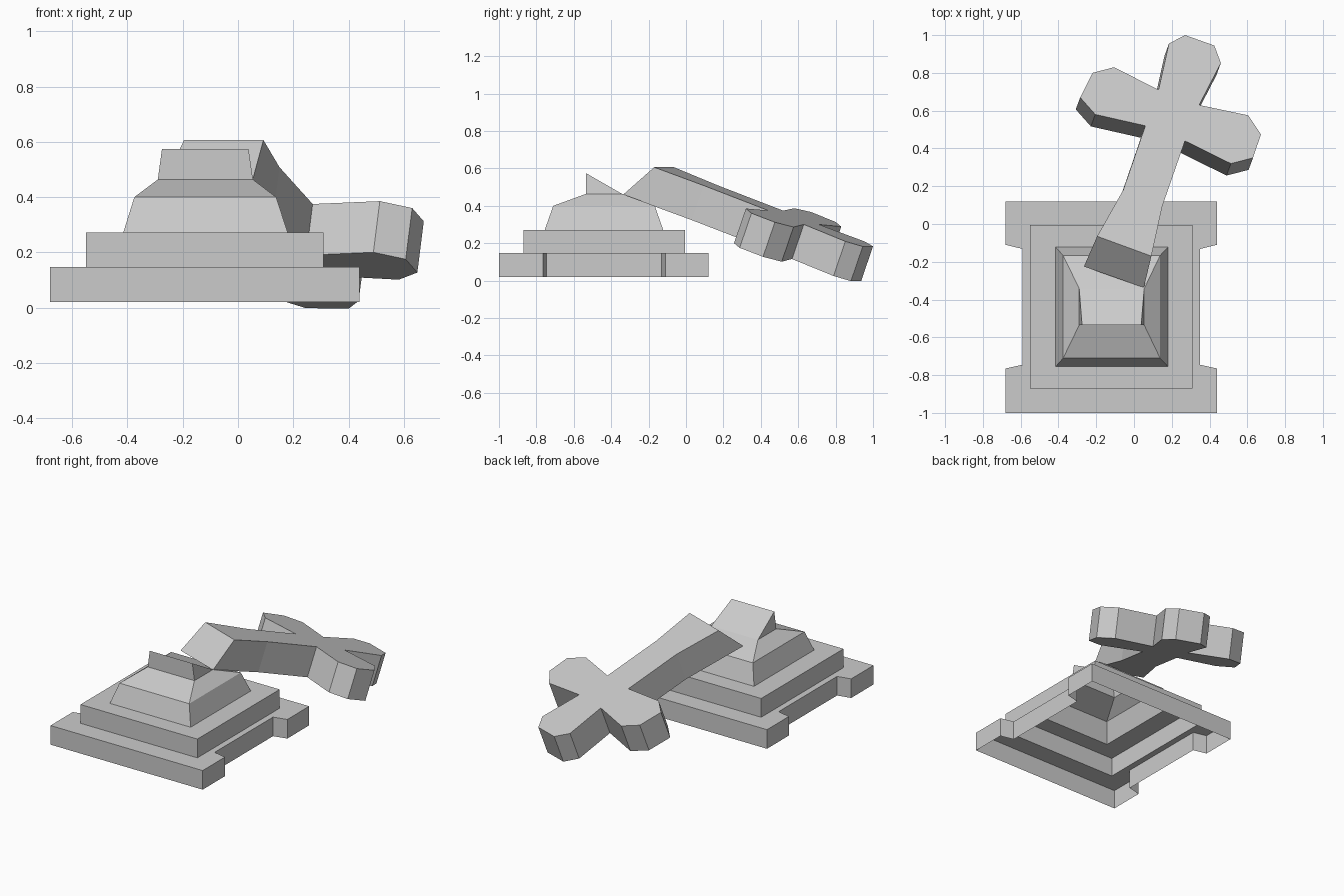
import bpy, bmesh
from mathutils import Vector

cube = bpy.data.objects.get("Cube")
if cube:
    bpy.data.objects.remove(cube, do_unlink=True)

stone = bpy.data.materials.new("grey_stone")
stone.use_nodes = True
COLOUR = (0.6, 0.6, 0.6, 1)
stone.diffuse_color = COLOUR
stone.node_tree.nodes["Principled BSDF"].inputs["Base Color"].default_value = COLOUR


def finish(bm, name, recalc=False):
    if recalc:
        bmesh.ops.recalc_face_normals(bm, faces=bm.faces)
    mesh = bpy.data.meshes.new(name)
    bm.to_mesh(mesh)
    bm.free()
    mesh.materials.append(stone)
    obj = bpy.data.objects.new(name, mesh)
    bpy.context.collection.objects.link(obj)
    return obj


def loft(bm, rings):
    """Join counter-clockwise rings, listed bottom to top, with quads."""
    loops = [[bm.verts.new(p) for p in ring] for ring in rings]
    for low, high in zip(loops, loops[1:]):
        for i in range(len(low)):
            j = (i + 1) % len(low)
            bm.faces.new((low[i], low[j], high[j], high[i]))
    return loops


def rect(x0, x1, y0, y1, z):
    return [(x0, y0, z), (x1, y0, z), (x1, y1, z), (x0, y1, z)]


# Plinth: open underneath, notched on both sides, with a ledge on top
X, Y = -0.12, -0.44
right_side = [(0.56, -0.56), (0.56, -0.325), (0.47, -0.305),
              (0.47, 0.308), (0.56, 0.33), (0.56, 0.56)]
outline = [(X + x, Y + y) for x, y in right_side]
outline += [(X - x, Y + y) for x, y in reversed(right_side)]
inner = [(min(max(x, -0.55), 0.31), min(max(y, -0.87), -0.005)) for x, y in outline]
bm = bmesh.new()
loft(bm, [[(x, y, 0.02) for x, y in outline],
          [(x, y, 0.147) for x, y in outline],
          [(x, y, 0.147) for x, y in inner]])
finish(bm, "plinth")

# Stepped pedestal: a hollow shell of tiers ending in a broken wedge stump
bm = bmesh.new()
loops = loft(bm, [rect(-0.55, 0.31, -0.87, -0.005, 0.147),
                  rect(-0.55, 0.31, -0.87, -0.005, 0.272),
                  rect(-0.415, 0.18, -0.755, -0.122, 0.272),
                  rect(-0.375, 0.138, -0.71, -0.167, 0.4),
                  rect(-0.29, 0.054, -0.535, -0.342, 0.464)])
a, b, c, d = loops[-1]
ridge_l = bm.verts.new((-0.275, -0.535, 0.575))
ridge_r = bm.verts.new((0.038, -0.535, 0.575))
for face in ((a, b, ridge_r, ridge_l), (b, c, ridge_r),
             (c, d, ridge_l, ridge_r), (d, a, ridge_l)):
    bm.faces.new(face)
finish(bm, "stepped_pedestal")

# Fallen cross: outline seen from above, laid on a sloping plane
cross = [(-0.195, -0.065), (0.092, -0.17), (0.15, 0.095), (0.27, 0.44),
         (0.513, 0.32), (0.63, 0.35), (0.672, 0.475), (0.605, 0.575),
         (0.345, 0.63), (0.46, 0.852), (0.425, 0.945), (0.27, 1.0),
         (0.185, 0.955), (0.13, 0.71), (-0.105, 0.83), (-0.22, 0.8),
         (-0.285, 0.67), (-0.205, 0.58), (0.06, 0.52), (-0.057, 0.18)]
SLOPE = 0.365
normal = Vector((0.346 * SLOPE, 0.938 * SLOPE, 1)).normalized()


def plane_z(x, y):
    return 0.56 - SLOPE * (0.346 * x + 0.938 * y)


THICK = 0.197
top = [Vector((x, y, plane_z(x, y))) for x, y in cross]
bottom = [p - normal * THICK for p in top]
# The broken end slants outward towards the underside
for i, (x, y) in enumerate([(-0.265, -0.225), (0.052, -0.337)]):
    bottom[i] = Vector((x, y, plane_z(x, y) - THICK / normal.z))
bm = bmesh.new()
low, high = loft(bm, [bottom, top])
bm.faces.new(high)
bm.faces.new(list(reversed(low)))
finish(bm, "fallen_cross", recalc=True)
